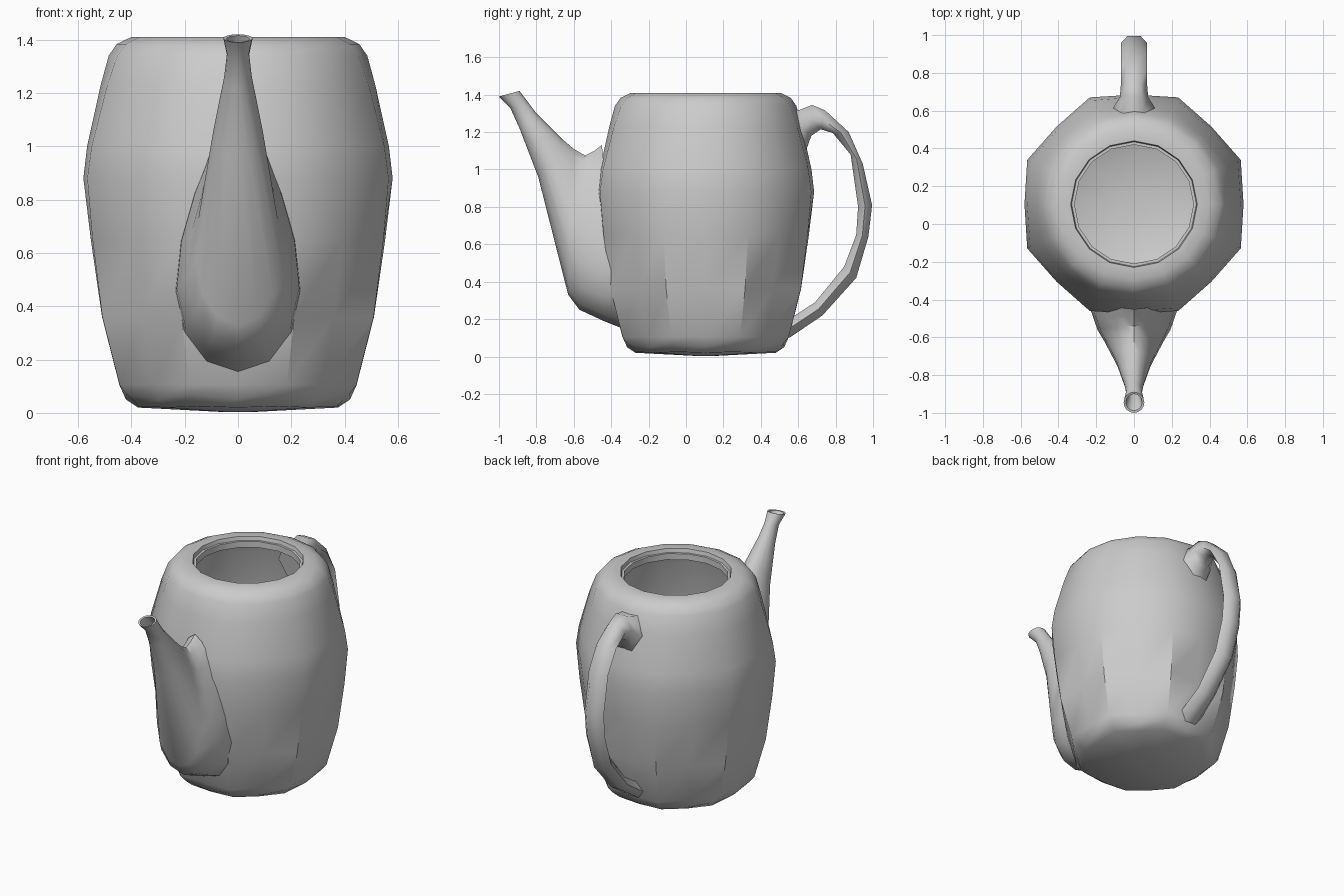
import bpy, bmesh, math
from mathutils import Vector

if "Cube" in bpy.data.objects:
    bpy.data.objects.remove(bpy.data.objects["Cube"])

grey = bpy.data.materials.new("grey ceramic")
grey.diffuse_color = (0.6, 0.6, 0.6, 1)
grey.use_nodes = True
grey.node_tree.nodes["Principled BSDF"].inputs["Base Color"].default_value = grey.diffuse_color


def loft(name, rings, cap_start=False, cap_end=False, angle=40):
    """Skin a list of equally sized point rings into one smooth-shaded object."""
    bm = bmesh.new()
    loops = [[bm.verts.new(p) for p in ring] for ring in rings]
    n = len(loops[0])
    for a, b in zip(loops, loops[1:]):
        for i in range(n):
            j = (i + 1) % n
            bm.faces.new((a[i], a[j], b[j], b[i]))
    if cap_start:
        bm.faces.new(loops[0][::-1])
    if cap_end:
        bm.faces.new(loops[-1])
    bmesh.ops.recalc_face_normals(bm, faces=bm.faces)
    me = bpy.data.meshes.new(name)
    bm.to_mesh(me)
    bm.free()
    me.materials.append(grey)
    me.shade_smooth()
    me.set_sharp_from_angle(angle=math.radians(angle))
    ob = bpy.data.objects.new(name, me)
    bpy.context.collection.objects.link(ob)
    return ob


def body_ring(r, z, octagon, lift=0.0):
    """16 points; every second one pushed out to make a soft octagon."""
    pts = []
    for i in range(16):
        a = i * math.pi / 8
        k = 1 + (octagon if i % 2 else 0)
        pts.append((r * k * math.cos(a), 0.105 + r * k * math.sin(a),
                    z + (lift if i % 2 else 0)))
    return pts


def tube_ring(top, bottom, width, sides, egg=0.0, turn=0.0):
    """Oval section between two points of the side silhouette (y, z)."""
    t, b = Vector((0, *top)), Vector((0, *bottom))
    mid, half = (t + b) / 2, (t - b) / 2
    pts = []
    for i in range(sides):
        a = 2 * math.pi * i / sides + turn
        p = mid + half * (math.cos(a) / math.cos(turn))
        p.x = width * math.sin(a) * (1 - egg * math.cos(a))
        pts.append(p)
    return pts


# Body: radius, height, octagon amount, corner lift
profile = [
    (0.05, 0.003, 0, 0), (0.375, 0.02, 0.07, 0.005), (0.42, 0.05, 0.075, 0.02),
    (0.445, 0.105, 0.08, 0), (0.51, 0.36, 0.08, 0), (0.552, 0.65, 0.07, 0),
    (0.58, 0.88, 0.055, 0), (0.566, 1.0, 0.05, 0), (0.515, 1.23, 0.03, 0),
    (0.485, 1.34, 0.01, 0), (0.455, 1.383, 0, 0), (0.40, 1.41, 0, 0),
    (0.335, 1.41, 0, 0), (0.33, 1.385, 0, 0), (0.315, 1.385, 0, 0),
    (0.315, 1.345, 0, 0),
]
loft("body", [body_ring(*p) for p in profile], cap_start=True)

# Spout: upper point, lower point, half width, egg shape; then the hollow tip
spout = [
    ((-0.45, 1.13), (-0.34, 0.15), 0.217, 0.45),
    ((-0.49, 1.10), (-0.44, 0.19), 0.212, 0.45),
    ((-0.54, 1.075), (-0.57, 0.25), 0.180, 0.42),
    ((-0.60, 1.11), (-0.63, 0.33), 0.150, 0.35),
    ((-0.665, 1.165), (-0.79, 0.96), 0.092, 0.1),
    ((-0.80, 1.30), (-0.89, 1.22), 0.052, 0),
    ((-0.845, 1.36), (-0.94, 1.33), 0.042, 0),
    ((-0.89, 1.42), (-1.0, 1.39), 0.055, 0),
    ((-0.90, 1.415), (-0.988, 1.391), 0.043, 0),
    ((-0.862, 1.36), (-0.928, 1.335), 0.030, 0),
    ((-0.82, 1.295), (-0.875, 1.245), 0.030, 0),
]
loft("spout", [tube_ring(t, b, w, 16, e) for t, b, w, e in spout], cap_end=True)

# Handle: outer point, inner point, half width of a hexagonal section
handle = [
    ((0.57, 1.32), (0.61, 1.08), 0.118),
    ((0.605, 1.318), (0.645, 1.11), 0.105),
    ((0.675, 1.345), (0.67, 1.18), 0.075),
    ((0.745, 1.315), (0.72, 1.215), 0.07),
    ((0.87, 1.20), (0.785, 1.195), 0.07),
    ((0.945, 1.03), (0.88, 1.08), 0.07),
    ((0.995, 0.81), (0.92, 0.80), 0.07),
    ((0.975, 0.64), (0.91, 0.65), 0.07),
    ((0.91, 0.42), (0.845, 0.48), 0.07),
    ((0.73, 0.22), (0.69, 0.29), 0.07),
    ((0.56, 0.105), (0.56, 0.205), 0.08),
    ((0.50, 0.08), (0.50, 0.18), 0.08),
]
loft("handle", [tube_ring(o, i, w, 6, 0, math.pi / 6)
                for o, i, w in handle], True, True, angle=75)
